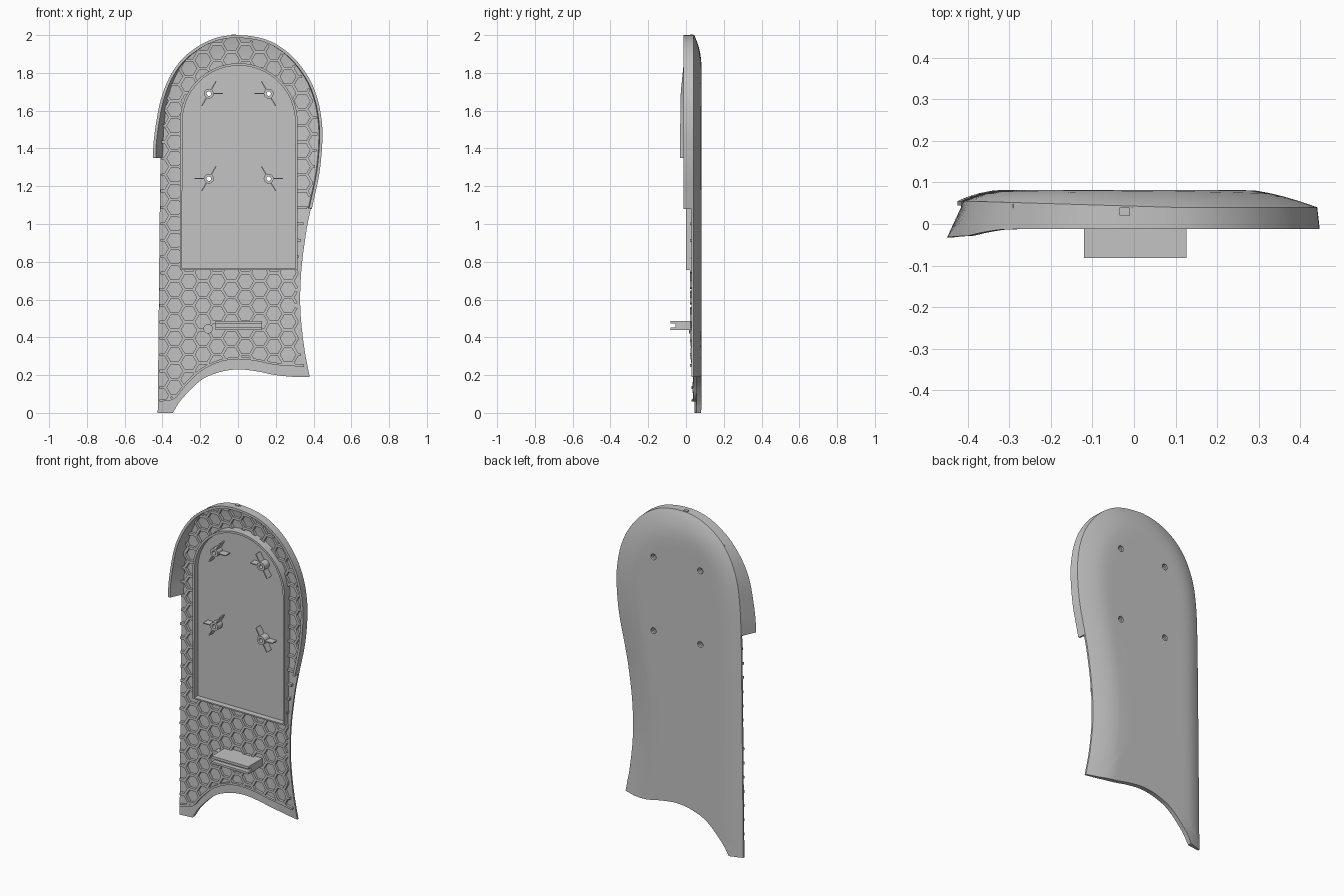
import bpy, bmesh, math
from mathutils import Vector
from mathutils.geometry import intersect_point_line

cube = bpy.data.objects.get("Cube")
if cube:
    bpy.data.objects.remove(cube, do_unlink=True)

grey = bpy.data.materials.new("plain grey")
grey.use_nodes = True
COLOUR = (0.55, 0.55, 0.55, 1)
grey.diffuse_color = COLOUR
grey.node_tree.nodes["Principled BSDF"].inputs["Base Color"].default_value = COLOUR


def finish(bm, name, smooth=False):
    bmesh.ops.recalc_face_normals(bm, faces=bm.faces)
    mesh = bpy.data.meshes.new(name)
    bm.to_mesh(mesh)
    bm.free()
    mesh.materials.append(grey)
    ob = bpy.data.objects.new(name, mesh)
    bpy.context.collection.objects.link(ob)
    if smooth:
        shade(ob)
    return ob


def shade(ob):
    bpy.ops.object.select_all(action="DESELECT")
    ob.select_set(True)
    bpy.context.view_layer.objects.active = ob
    bpy.ops.object.shade_smooth_by_angle(angle=math.radians(35))


def clamp(v):
    return min(1, max(0, v))


def spline(points, steps=6):
    """Smooth curve through (x, z) points."""
    p = [Vector(q) for q in points]
    p = [2 * p[0] - p[1]] + p + [2 * p[-1] - p[-2]]
    out = []
    for a, b, c, d in zip(p, p[1:], p[2:], p[3:]):
        for i in range(steps):
            t = i / steps
            out.append(0.5 * (2 * b + (c - a) * t + (2 * a - 5 * b + 4 * c - d) * t * t
                              + (3 * b - a - 3 * c + d) * t ** 3))
    return out + [p[-2]]


def circle(centre, r):
    return [centre + r * Vector((math.cos(t), math.sin(t)))
            for t in (math.tau * i / 24 for i in range(24))]


def inside(p, poly):
    hit = False
    for a, b in zip(poly, poly[1:] + poly[:1]):
        if (a.y > p.y) != (b.y > p.y) and p.x < a.x + (b.x - a.x) * (p.y - a.y) / (b.y - a.y):
            hit = not hit
    return hit


def loft(bm, sections, closed=False):
    rings = [[bm.verts.new(v) for v in s] for s in sections]
    n = len(rings[0])
    for a, b in zip(rings, rings[1:] + (rings[:1] if closed else [])):
        for i in range(n):
            bm.faces.new((a[i], a[(i + 1) % n], b[(i + 1) % n], b[i]))
    if not closed:
        bm.faces.new(rings[0])
        bm.faces.new(rings[-1])


def normals(path, closed=False):
    out = []
    for i in range(len(path)):
        a = path[i - 1] if i or closed else path[0]
        b = path[(i + 1) % len(path)] if closed or i + 1 < len(path) else path[i]
        t = (b - a).normalized()
        out.append(Vector((t.y, -t.x)))
    return out


def wall(bm, path, width, front, back, closed=False):
    """Upright strip along a path; front and back are functions of position."""
    sections = []
    for p, n in zip(path, normals(path, closed)):
        a, b = p + n * width / 2, p - n * width / 2
        y0, y1 = back(p), front(p)
        sections.append([(a.x, y0, a.y), (a.x, y1, a.y), (b.x, y1, b.y), (b.x, y0, b.y)])
    loft(bm, sections, closed)


# Outline: sides and top, then the scooped bottom edge
side = spline([(.38, .19), (.35, .35), (.33, .55), (.335, .75), (.36, .95), (.385, 1.08),
               (.425, 1.27), (.441, 1.45), (.434, 1.57), (.41, 1.68), (.36, 1.79), (.27, 1.9),
               (.15, 1.975), (0, 2), (-.13, 1.98), (-.25, 1.91), (-.33, 1.81), (-.38, 1.68),
               (-.402, 1.53), (-.41, 1.35), (-.415, 1), (-.42, .5), (-.425, 0)])
scoop = spline([(-.345, 0), (-.3, .07), (-.2, .17), (-.1, .215), (0, .23), (.1, .22),
                (.2, .2), (.3, .19)])
outline = side + scoop


def edge_distance(p):
    best = 9
    for a, b in zip(side, side[1:]):
        t = intersect_point_line(p, a, b)[1]
        best = min(best, (a.lerp(b, clamp(t)) - p).length)
    return best


def edge_y(x):
    return 0.04 + 0.015 * clamp((0.1 - x) / 0.5)


def rolloff(p):
    """1 at the outer edge, 0 on the flat middle; tighter on the right side."""
    width = 0.17 - 0.06 * clamp(-p.x / 0.35)
    return max(0, 1 - edge_distance(p) / width) ** (2 - 0.5 * clamp(p.x / 0.35))


def back_y(p):
    return 0.082 + (edge_y(p.x) - 0.082) * rolloff(p)


def front_y(p):
    return 0.055 + (edge_y(p.x) - 0.066) * rolloff(p)


def rib_base(p):
    return front_y(p) + 0.006


def rib_top(p):
    return max(0.02, front_y(p) - 0.016)


# Curved shell, built as rings running in toward a central spine
bm = bmesh.new()
layers = []
for surface in (back_y, front_y):
    rings = []
    for t in (0, .03, .07, .12, .18, .25, .33, .42, .5, .75):
        ring = []
        for p in outline:
            q = p.lerp(Vector((0, min(1.5, max(0.6, p.y)))), t)
            ring.append(bm.verts.new((q.x, surface(q), q.y)))
        rings.append(ring)
    layers.append(rings)
n = len(outline)
strips = [pair for rings in layers for pair in zip(rings, rings[1:])]
for a, b in strips + [(layers[0][0], layers[1][0])]:
    for i in range(n):
        bm.faces.new((a[i], a[(i + 1) % n], b[(i + 1) % n], b[i]))
for rings in layers:
    bm.faces.new(rings[-1])
shell = finish(bm, "curved_shell")

# Rim wall round the top, flaring out into the flap on the right side
rim = [p for p in side if p.y > (1.075 if p.x > 0 else 1.345)]
bm = bmesh.new()
sections = []
for p, m in zip(rim, normals(rim)):
    s = clamp((1.92 - p.y) / 0.5) if p.x < 0 else 0
    drop = clamp((1.84 - p.y) / 0.15) if p.x < 0 else 0
    m = Vector((m.x, m.y * (1 - s)))
    outer = p + Vector((m.x * (0.006 + 0.034 * s), m.y * 0.04 * s))
    inner, back = outer - m * 0.015, p - m * 0.014
    y0, y1 = edge_y(p.x), -0.012 - 0.013 * drop - 0.007 * s
    sections.append([(p.x, y0, p.y), (outer.x, y1, outer.y),
                     (inner.x, y1, inner.y), (back.x, y0 - 0.002, back.y)])
loft(bm, sections)
finish(bm, "rim_wall", True)

# Arched bay: raised frame and flat floor
BAY = Vector((.004, 1.54))
arch = [Vector((BAY.x - .305, .76)), Vector((BAY.x + .305, .76))]
arch += [BAY + .305 * Vector((math.cos(t), math.sin(t)))
         for t in (math.pi * i / 32 for i in range(33))]
bm = bmesh.new()
wall(bm, arch, 0.013, lambda p: 0.0, rib_base, True)
finish(bm, "bay_frame", True)
bm = bmesh.new()
loft(bm, [[(p.x, y, p.y) for p in arch] for y in (0.035, 0.046)])
floor = finish(bm, "bay_floor")

# Lip ridge above the scooped edge
lip = spline([(-.415, .065), (-.34, .08), (-.28, .15), (-.2, .225), (-.1, .275), (0, .29),
              (.1, .28), (.2, .26), (.35, .25)])
bm = bmesh.new()
wall(bm, lip, 0.012, rib_top, rib_base)
finish(bm, "lip_ridge", True)

# Honeycomb ribs, trimmed to the field between outline, lip and bay
field = [p for p in side if p.y > (.25 if p.x > 0 else .065)] + lip


def allowed(p):
    return (inside(p, field) and not inside(p, arch)
            and edge_distance(p) > (0.018 if p.x > 0 else 0.002))


R = 0.05
PITCH = R * math.sqrt(3)
bm = bmesh.new()
for col in range(-7, 7):
    for row in range(24):
        centre = Vector((0.04 + col * R * 1.5, 0.005 + (row + 0.5 * (col % 2)) * PITCH))
        for k in range(3):
            ends = [centre + R * Vector((math.cos(t), math.sin(t)))
                    for t in (math.pi * k / 3, math.pi * (k + 1) / 3)]
            ok = [q for q in (ends[0].lerp(ends[1], i / 8) for i in range(9)) if allowed(q)]
            if len(ok) > 1:
                wall(bm, [ok[0], ok[-1]], 0.015, rib_top, rib_base)
finish(bm, "honeycomb_ribs")

# Screw standoffs with three fins each, and a cutter for their countersunk holes
holes = bmesh.new()
for sx, height in ((-1, "lower"), (-1, "upper"), (1, "lower"), (1, "upper")):
    upper = height == "upper"
    c = Vector((.004 + sx * .158, 1.69 if upper else 1.24))
    bm = bmesh.new()
    wall(bm, circle(c, 0.019), 0.014, lambda p: -0.012, lambda p: 0.045, True)
    for degrees in (60, 240, 0 if upper else 180):
        t = math.radians(degrees)
        d = Vector((-sx * math.cos(t), math.sin(t)))
        wall(bm, [c + d * 0.022, c + d * 0.075], 0.006, lambda p: -0.008, lambda p: 0.045)
    finish(bm, f"{'left' if sx > 0 else 'right'}_{height}_standoff", True)
    loft(holes, [[(p.x, y, p.y) for p in circle(c, r)]
                 for y, r in ((0, .012), (.068, .012), (.07, .018), (.1, .018))])
cutter = finish(holes, "hole_cutter")
cutter.hide_render = True
for ob in (shell, floor):
    mod = ob.modifiers.new("holes", "BOOLEAN")
    mod.object = cutter
    mod.operation = "DIFFERENCE"
    mod.solver = "EXACT"
    bpy.context.view_layer.objects.active = ob
    bpy.ops.object.modifier_apply(modifier=mod.name)
    shade(ob)
bpy.data.objects.remove(cutter, do_unlink=True)

# Slotted shelf and the small peg beside it
profile = [(.06, .44), (-.082, .44), (-.082, .453), (-.055, .453), (-.055, .472),
           (-.082, .472), (-.082, .487), (.06, .487)]
bm = bmesh.new()
loft(bm, [[(x, y, z) for y, z in profile] for x in (-.12, .127)])
finish(bm, "slotted_shelf")
bm = bmesh.new()
loft(bm, [[(p.x, y, p.y) for p in circle(Vector((-.158, .445)), .025)] for y in (.015, .06)])
finish(bm, "round_peg", True)
